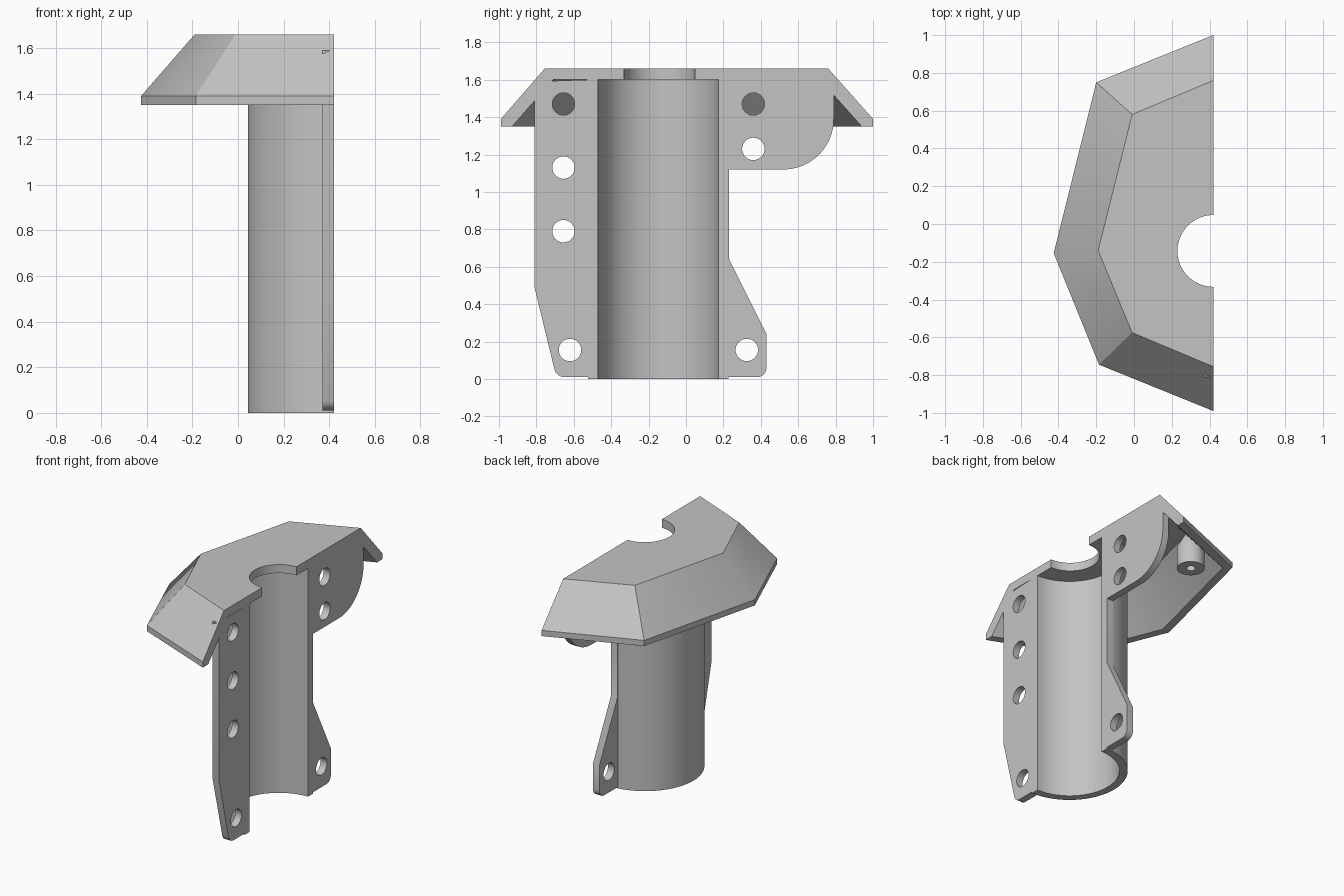
import bpy, bmesh
from math import sin, cos, pi, radians
from mathutils import Matrix, Vector

cube = bpy.data.objects.get("Cube")
if cube:
    bpy.data.objects.remove(cube, do_unlink=True)

CUT = 0.42        # x of the flat parting face
AXIS = -0.1475    # y of the tube axis
CEIL, TOP = 1.6, 1.66

grey = bpy.data.materials.new("plain grey")
grey.use_nodes = True
grey.diffuse_color = (0.55, 0.55, 0.55, 1)
grey.node_tree.nodes["Principled BSDF"].inputs["Base Color"].default_value = grey.diffuse_color


def finish(obj, angle=32):
    """Give the object its colour and angle-limited smooth shading."""
    obj.data.materials.clear()
    obj.data.materials.append(grey)
    bpy.ops.object.select_all(action="DESELECT")
    obj.select_set(True)
    bpy.context.view_layer.objects.active = obj
    bpy.ops.object.shade_smooth_by_angle(angle=radians(angle))


def solid(name, polygons):
    """Weld a list of point loops into one closed mesh."""
    bm = bmesh.new()
    for loop in polygons:
        bm.faces.new([bm.verts.new(p) for p in loop])
    bmesh.ops.remove_doubles(bm, verts=bm.verts, dist=1e-5)
    bmesh.ops.recalc_face_normals(bm, faces=bm.faces)
    mesh = bpy.data.meshes.new(name)
    bm.to_mesh(mesh)
    bm.free()
    obj = bpy.data.objects.new(name, mesh)
    bpy.context.collection.objects.link(obj)
    finish(obj)
    return obj


def arc(cx, cy, r, start, end, steps=12):
    angles = [radians(start + (end - start) * i / steps) for i in range(steps + 1)]
    return [(cx + r * cos(a), cy + r * sin(a)) for a in angles]


def at(points, z):
    return [Vector((x, y, z)) for x, y in points]


def strip(a, b):
    return [(a[i], a[i + 1], b[i + 1], b[i]) for i in range(len(a) - 1)]


# Faceted hollow cap
rim = [(CUT, 1.0), (-0.2, 0.75), (-0.425, -0.155), (-0.185, -0.745), (CUT, -0.99)]
crown = [(CUT, 0.76), (-0.01, 0.58), (-0.19, -0.14), (-0.01, -0.575), (CUT, -0.755)]
lip = [(CUT, 0.94), (-0.155, 0.708), (-0.367, -0.15), (-0.143, -0.703), (CUT, -0.93)]
ceiling = [tuple(Vector(l) + (Vector(c) - Vector(r)) * 0.93)
           for l, c, r in zip(lip, crown, rim)]
notch = arc(CUT, AXIS + 0.005, 0.19, 270, 90, 32)
low, edge, top = at(rim, 1.35), at(rim, 1.39), at(crown, TOP)
inner, roof = at(lip, 1.35), at(ceiling, CEIL)
notch_top, notch_low = at(notch, TOP), at(notch, CEIL)
cap = strip(low, edge) + strip(edge, top) + strip(low, inner) + strip(inner, roof)
cap += strip(notch_low, notch_top)
cap += [top + notch_top, roof + notch_low]
for end, mouth in ((0, -1), (-1, 0)):
    cap.append((low[end], edge[end], top[end], notch_top[mouth],
                notch_low[mouth], roof[end], inner[end]))
solid("cap", cap)

# Half tube
outside = arc(CUT, AXIS, 0.376, 90, 270, 48)
inside = arc(CUT, AXIS, 0.3225, 90, 270, 48)
rings = [at(outside, 0), at(outside, CEIL), at(inside, CEIL), at(inside, 0)]
tube = [f for i in range(4) for f in strip(rings[i], rings[(i + 1) % 4])]
tube += [[r[0] for r in rings], [r[-1] for r in rings]]
solid("half_tube", tube)


# Drilled side flanges
def flange(name, outline, holes):
    curve = bpy.data.curves.new(name, "CURVE")
    curve.dimensions = "2D"
    curve.fill_mode = "BOTH"
    curve.extrude = 0.025
    for loop in [outline] + [arc(y, z, 0.06, 0, 360, 32)[:-1] for y, z in holes]:
        spline = curve.splines.new("POLY")
        spline.points.add(len(loop) - 1)
        for point, (y, z) in zip(spline.points, loop):
            point.co = (y, z, 0, 1)
        spline.use_cyclic_u = True
    obj = bpy.data.objects.new(name, curve)
    bpy.context.collection.objects.link(obj)
    # local x, y, z become world y, z, x
    obj.matrix_world = Matrix(((0, 0, 1, CUT - 0.025), (1, 0, 0, 0), (0, 1, 0, 0), (0, 0, 0, 1)))
    bpy.ops.object.select_all(action="DESELECT")
    obj.select_set(True)
    bpy.context.view_layer.objects.active = obj
    bpy.ops.object.convert(target="MESH")
    finish(bpy.context.view_layer.objects.active)


front_join, back_join = AXIS - 0.374, AXIS + 0.374
flange("front_flange",
       [(front_join, CEIL), (-0.81, 1.59), (-0.81, 0.49)]
       + arc(-0.65, 0.065, 0.055, 193, 270) + [(front_join, 0.01)],
       [(-0.655, 1.47), (-0.655, 1.13), (-0.655, 0.79), (-0.62, 0.155)])
flange("back_flange",
       [(back_join, 0.01)] + arc(0.38, 0.06, 0.05, 270, 360)
       + [(0.43, 0.24), (0.23, 0.64), (0.23, 1.12)]
       + arc(0.52, 1.39, 0.27, 270, 360, 24) + [(0.79, CEIL), (back_join, CEIL)],
       [(0.325, 0.155), (0.36, 1.23), (0.36, 1.47)])

# Hollow boss under the cap, tapered where it meets the shell
profile = [(0.03, 1.35), (0.09, 1.35), (0.09, 1.5), (0.03, 1.61)]
circles = [at(arc(0.0, 0.57, r, 0, 360, 32), z) for r, z in profile]
boss = [f for i in range(4) for f in strip(circles[i], circles[(i + 1) % 4])]
solid("boss", boss)
